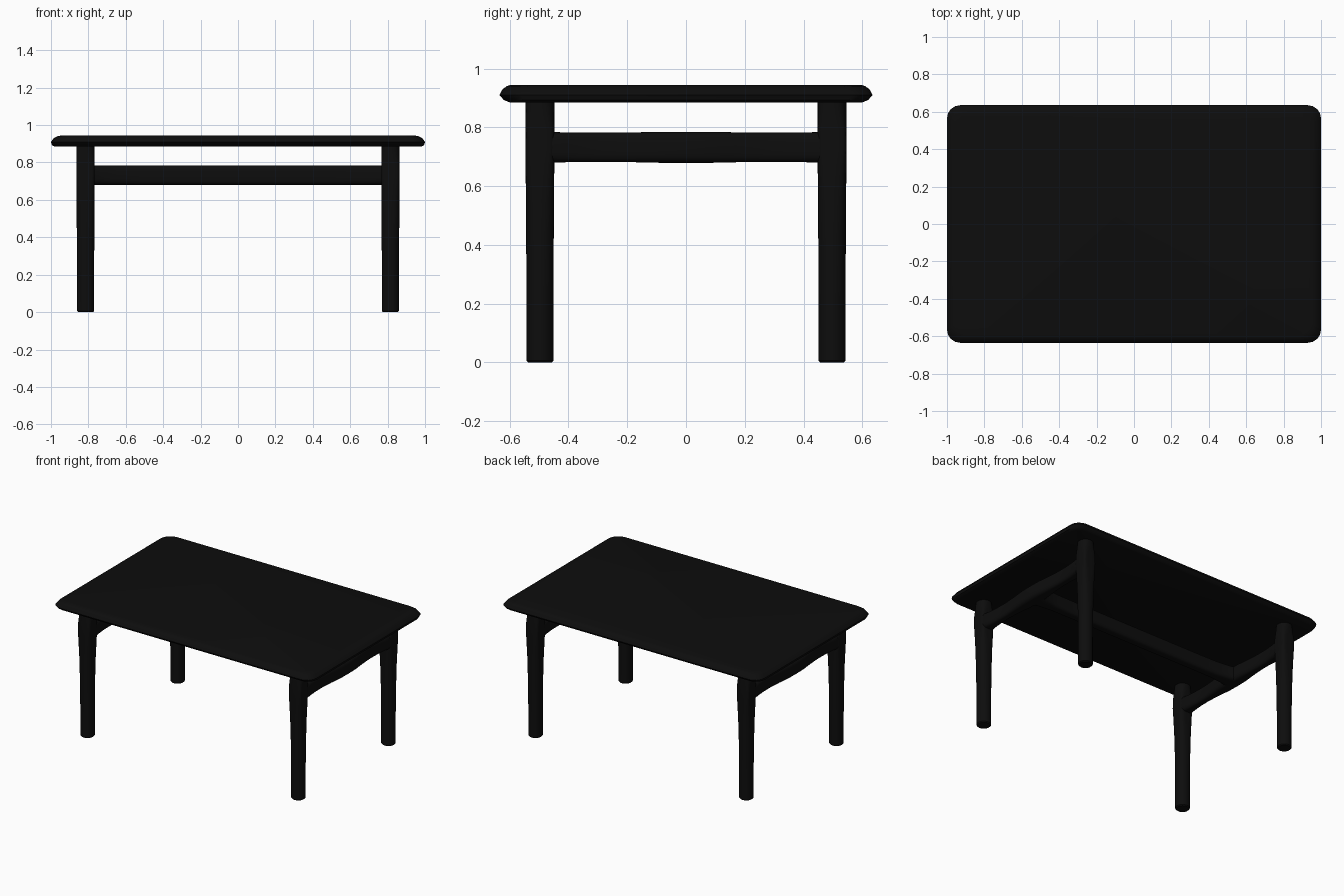
import bpy, bmesh
from math import cos, sin, pi, copysign, radians

if "Cube" in bpy.data.objects:
    bpy.data.objects.remove(bpy.data.objects["Cube"])

black = bpy.data.materials.new("black_wood")
black.diffuse_color = (0.004, 0.004, 0.004, 1)
black.use_nodes = True
black.node_tree.nodes["Principled BSDF"].inputs["Base Color"].default_value = black.diffuse_color


def loft(name, rings, angle=40):
    """Skin a list of equal-length vertex rings and cap both ends."""
    bm = bmesh.new()
    loops = [[bm.verts.new(p) for p in ring] for ring in rings]
    n = len(loops[0])
    for a, b in zip(loops, loops[1:]):
        for i in range(n):
            j = (i + 1) % n
            bm.faces.new((a[i], a[j], b[j], b[i]))
    bm.faces.new(loops[0][::-1])
    bm.faces.new(loops[-1])
    bmesh.ops.recalc_face_normals(bm, faces=bm.faces)
    mesh = bpy.data.meshes.new(name)
    bm.to_mesh(mesh)
    bm.free()
    obj = bpy.data.objects.new(name, mesh)
    bpy.context.collection.objects.link(obj)
    mesh.materials.append(black)
    bpy.context.view_layer.objects.active = obj
    obj.select_set(True)
    bpy.ops.object.shade_smooth_by_angle(angle=radians(angle))
    obj.select_set(False)
    return obj


def superellipse(a, b, power, n=32):
    """power 2 is round, higher is squarer."""
    pts = []
    for i in range(n):
        t = 2 * pi * (i + 0.5) / n
        c, s = cos(t), sin(t)
        pts.append((a * copysign(abs(c) ** (2 / power), c),
                    b * copysign(abs(s) ** (2 / power), s)))
    return pts


def rounded_rect(hx, hy, r, z, steps=4):
    pts = []
    for k, (sx, sy) in enumerate([(1, 1), (-1, 1), (-1, -1), (1, -1)]):
        for i in range(steps + 1):
            t = pi / 2 * (k + i / steps)
            pts.append((sx * (hx - r) + r * cos(t), sy * (hy - r) + r * sin(t), z))
    return pts


# Table top with a rounded rim
rim = [(0.98, 0.600, 0.885), (0.995, 0.620, 0.893), (1.0, 0.635, 0.910),
       (0.985, 0.624, 0.930), (0.965, 0.610, 0.940), (0.945, 0.598, 0.944)]
loft("table_top", [rounded_rect(x, y, 0.07, z) for x, y, z in rim])

# Legs: round foot, squared where the rail joins, round again under the top
LX, LY = 0.815, 0.497
leg = [(0.0, 0.040, 2), (0.006, 0.046, 2), (0.2, 0.046, 2), (0.4, 0.047, 2.2),
       (0.55, 0.048, 2.7), (0.67, 0.049, 4), (0.73, 0.049, 6),
       (0.79, 0.049, 5), (0.84, 0.049, 2.8), (0.89, 0.049, 2)]
for sx, side in ((-1, "left"), (1, "right")):
    for sy, end in ((-1, "front"), (1, "back")):
        loft(f"{end}_{side}_leg",
             [[(sx * LX + x, sy * LY + y, z) for x, y in superellipse(r, r, p)]
              for z, r, p in leg])

# End rails: swell at the legs and where the stretcher meets them
half = [(0.0, 0.048, 0.053), (0.08, 0.046, 0.053), (0.17, 0.036, 0.051),
        (0.26, 0.029, 0.050), (0.34, 0.030, 0.050), (0.41, 0.037, 0.051),
        (0.46, 0.046, 0.052), (0.49, 0.047, 0.052)]
rail = [(-y, a, b) for y, a, b in half[:0:-1]] + half
for sx, side in ((-1, "left"), (1, "right")):
    loft(f"{side}_end_rail",
         [[(sx * LX + x, y, 0.732 + z) for x, z in superellipse(a, b, 3.5)]
          for y, a, b in rail])

# Central long stretcher
stretch = [(0.0, 0.035), (0.5, 0.035), (0.66, 0.038), (0.75, 0.052), (0.80, 0.07)]
beam = [(-x, w) for x, w in stretch[:0:-1]] + stretch
loft("centre_stretcher",
     [[(x, y, 0.732 + z) for y, z in superellipse(w, 0.052, 3.5)] for x, w in beam])
